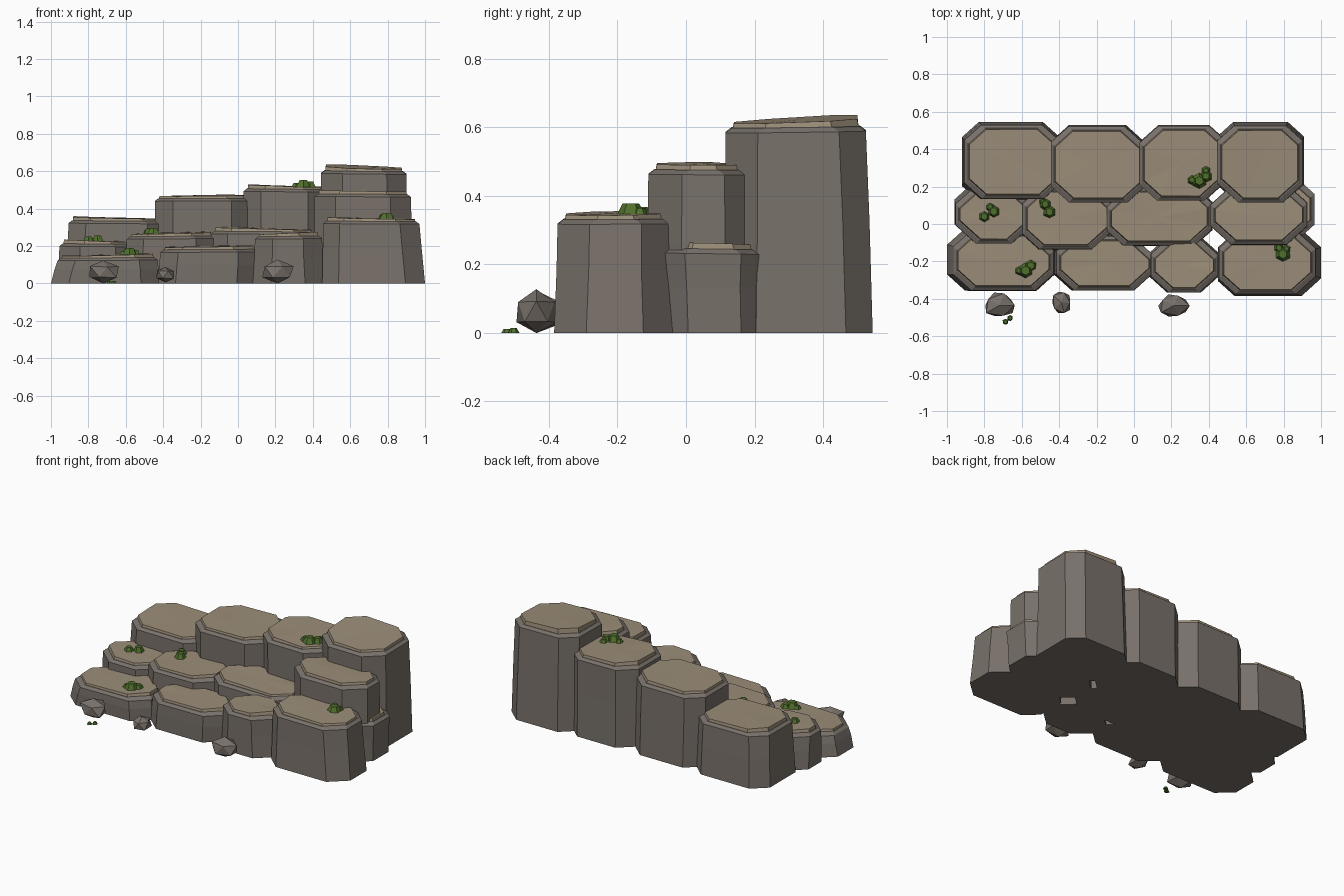
import bpy, bmesh, random
from mathutils import Vector

if "Cube" in bpy.data.objects:
    bpy.data.objects.remove(bpy.data.objects["Cube"])

random.seed(4)


def material(name, col):
    m = bpy.data.materials.new(name)
    m.diffuse_color = (*col, 1)
    m.use_nodes = True
    m.node_tree.nodes["Principled BSDF"].inputs["Base Color"].default_value = m.diffuse_color
    return m


ROCK = material("rock_grey", (0.19, 0.165, 0.145))
TAN = material("ledge_tan", (0.33, 0.27, 0.19))
MOSS = material("moss_green", (0.08, 0.16, 0.025))


def finish(name, bm, mat):
    bmesh.ops.recalc_face_normals(bm, faces=bm.faces)
    me = bpy.data.meshes.new(name)
    bm.to_mesh(me)
    bm.free()
    me.materials.append(mat)
    ob = bpy.data.objects.new(name, me)
    bpy.context.collection.objects.link(ob)
    return ob


def octagon(rect, cuts):
    """Rectangle with chamfered corners; cuts holds one size per corner."""
    x0, x1, y0, y1 = rect
    a, b, c, d = cuts
    return [(x0 + a, y0), (x1 - b, y0), (x1, y0 + b * .9), (x1, y1 - c * .9),
            (x1 - c, y1), (x0 + d, y1), (x0, y1 - d * .9), (x0, y0 + a * .9)]


def grow(rect, g):
    return (rect[0] - g, rect[1] + g, rect[2] - g, rect[3] + g)


def loft(name, rings, mat):
    bm = bmesh.new()
    loops = [[bm.verts.new(p) for p in r] for r in rings]
    for lo, hi in zip(loops, loops[1:]):
        for i in range(8):
            j = (i + 1) % 8
            bm.faces.new((lo[i], lo[j], hi[j], hi[i]))
    bm.faces.new(loops[0][::-1])
    # Crown: fan around a centre vertex keeps the top gently faceted
    mid = bm.verts.new(sum((v.co for v in loops[-1]), Vector()) / 8)
    for i in range(8):
        bm.faces.new((loops[-1][i], loops[-1][(i + 1) % 8], mid))
    finish(name, bm, mat)


def block(name, base, top, h, tx=0, ty=0, thick=.016):
    """Tapered grey column with a bevelled shoulder and a thin tan slab on top."""
    cuts = [random.uniform(.085, .115) for _ in range(4)]
    cx, cy = (top[0] + top[1]) / 2, (top[2] + top[3]) / 2
    w, d = top[1] - top[0], top[3] - top[2]

    def ring(rect, z, tilt=0.0, jit=0.0):
        return [(x, y, z + tilt * (tx * (x - cx) / w + ty * (y - cy) / d)
                 + random.uniform(-jit, jit)) for x, y in octagon(rect, cuts)]
    shoulder = grow(top, .025)
    f = .6
    waist = tuple(b + (s - b) * f + random.uniform(-.003, .003)
                  for b, s in zip(base, shoulder))
    loft(name + "_body", [ring(base, 0), ring(waist, h * .55),
                          ring(shoulder, h - .014, .3), ring(grow(top, .007), h, .3)], ROCK)
    loft(name + "_ledge", [ring(grow(top, .004), h - .004, .3),
                           ring(top, h + thick, 1, .002)], TAN)


# Stepped columns: base rectangle, top rectangle (x0, x1, y0, y1), height, tilt
block("back_1", (-.92, -.39, .12, .545), (-.88, -.42, .16, .505), .335, -.012, .004)
block("back_2", (-.44, .06, .12, .53), (-.42, .03, .14, .495), .455, .006, .004)
block("back_3", (.03, .49, .12, .53), (.055, .465, .15, .50), .505, -.014, .004)
block("back_4", (.44, .91, .11, .545), (.47, .875, .14, .50), .602, -.016, .016, .02)
block("middle_1", (-.96, -.56, -.10, .23), (-.93, -.59, -.08, .18), .212, -.01, .004)
block("middle_2", (-.60, -.12, -.145, .20), (-.57, -.145, -.11, .17), .253, .012, .004)
block("middle_3", (-.15, .42, -.115, .20), (-.12, .39, -.09, .17), .278, -.014, .004)
block("middle_4", (.41, .93, -.11, .195), (.435, .90, -.085, .17), .477, -.008, -.004)
block("lower_right", (.52, .955, -.07, .26), (.55, .94, -.055, .235), .245, 0, -.014)
block("front_1", (-1, -.42, -.355, -.03), (-.94, -.455, -.33, -.065), .138, .012, .004)
block("front_2", (-.43, .10, -.355, -.06), (-.39, .08, -.33, -.09), .182, .01, .004)
block("front_3", (.08, .46, -.365, -.07), (.115, .425, -.34, -.10), .253, .012, .004)
block("front_4", (.45, 1, -.385, -.03), (.48, .945, -.35, -.06), .333, -.01, .004)

# Loose boulders along the front
for i, (loc, r) in enumerate([((-.72, -.435, .062), (.09, .072, .064)),
                              ((-.388, -.42, .048), (.057, .068, .044)),
                              ((.212, -.437, .062), (.09, .064, .064))]):
    bm = bmesh.new()
    bmesh.ops.create_icosphere(bm, subdivisions=1, radius=1)
    for v in bm.verts:
        k = random.uniform(.9, 1.12)
        v.co = Vector(loc) + Vector([c * s * k for c, s in zip(v.co, r)])
        v.co.z = max(v.co.z, 0)
    bmesh.ops.convex_hull(bm, input=bm.verts)
    finish(f"boulder_{i + 1}", bm, ROCK)

# Moss tufts: clusters of low faceted domes (offset x, y, radius, height)
tufts = [((-.58, -.245, .148), [(0, -.005, .045, .042), (.028, .022, .035, .03), (-.032, -.005, .027, .025)]),
         ((-.77, .055, .222), [(.02, .012, .036, .034), (-.03, -.015, .032, .03), (0, .035, .026, .022)]),
         ((-.46, .085, .264), [(.008, -.02, .036, .032), (-.015, .02, .034, .03), (-.028, .035, .022, .02)]),
         ((.35, .24, .516), [(0, -.01, .042, .036), (.035, .015, .033, .03), (.035, .045, .025, .022), (-.04, -.005, .026, .022)]),
         ((.795, -.155, .344), [(0, -.005, .044, .034), (-.02, .028, .028, .024), (.02, .02, .026, .02)]),
         ((-.675, -.515, 0), [(.013, .012, .016, .014), (-.012, -.008, .017, .012)])]
for i, (loc, parts) in enumerate(tufts):
    bm = bmesh.new()
    for dx, dy, r, h in parts:
        turn = random.random()
        lower = bmesh.ops.create_cone(bm, cap_ends=True, segments=6, radius1=r,
                                      radius2=r * .55, depth=h)["verts"]
        bmesh.ops.translate(bm, verts=lower, vec=(loc[0] + dx, loc[1] + dy, loc[2] + h / 2))
        for v in lower:
            off = v.co - Vector((loc[0] + dx, loc[1] + dy, v.co.z))
            v.co += off * random.uniform(-.08, .08)
    finish(f"moss_{i + 1}", bm, MOSS)
